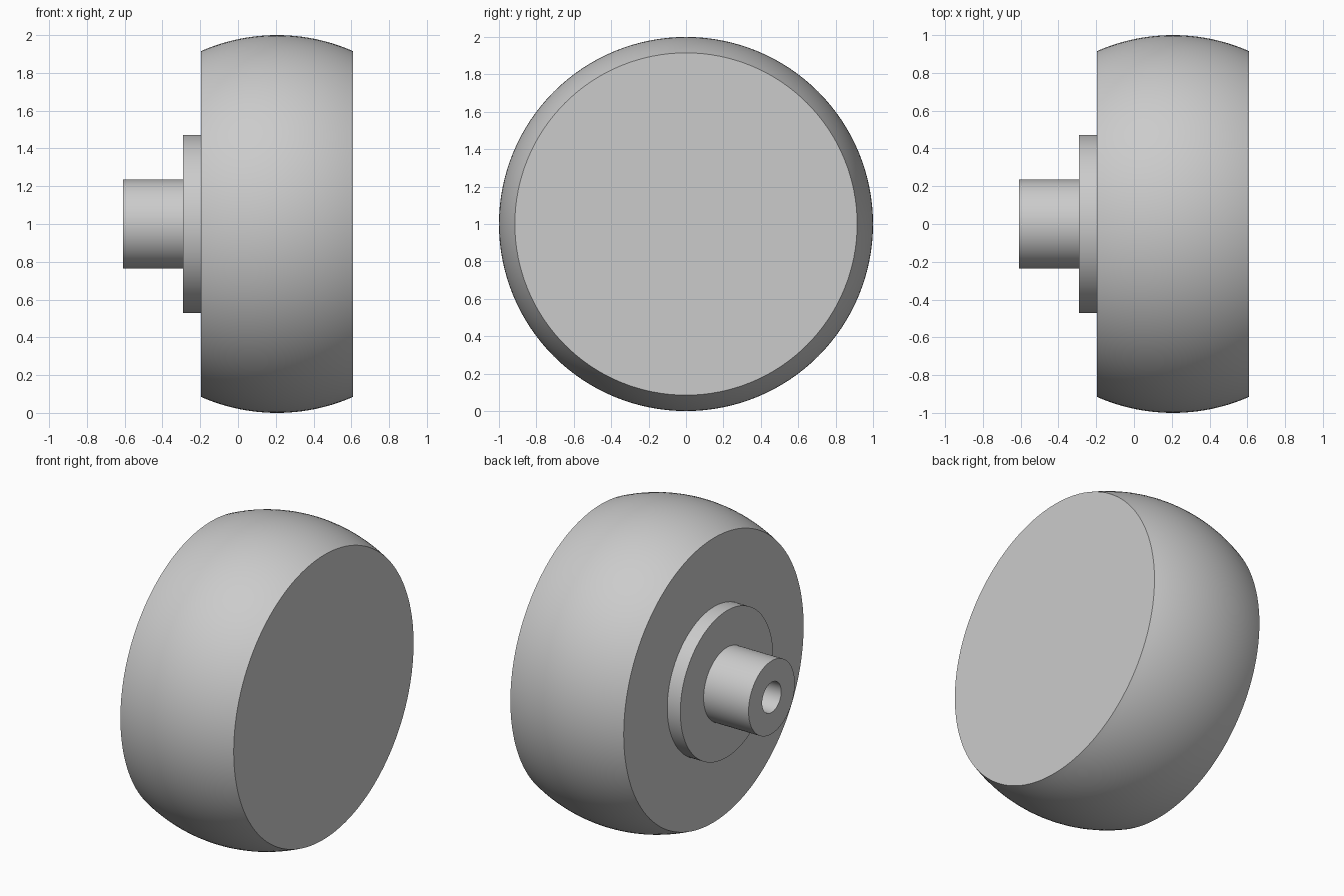
import bpy
import bmesh
from math import cos, sin, pi, radians, sqrt

cube = bpy.data.objects.get("Cube")
if cube:
    bpy.data.objects.remove(cube, do_unlink=True)

grey = bpy.data.materials.new("plain grey")
grey.use_nodes = True
colour = (0.6, 0.6, 0.6, 1)
grey.diffuse_color = colour
grey.node_tree.nodes["Principled BSDF"].inputs["Base Color"].default_value = colour

SIDES = 128


def lathe(name, profile, cap_start=False, cap_end=False):
    """Turn a profile of (x, radius) points about the x axis at height 1."""
    bm = bmesh.new()
    angles = [2 * pi * i / SIDES for i in range(SIDES)]
    rings = [[bm.verts.new((x, r * cos(a), 1 + r * sin(a))) for a in angles]
             for x, r in profile]
    for a, b in zip(rings, rings[1:]):
        for i in range(SIDES):
            j = (i + 1) % SIDES
            bm.faces.new((a[i], a[j], b[j], b[i]))
    if cap_start:
        bm.faces.new(rings[0][::-1])
    if cap_end:
        bm.faces.new(rings[-1])
    mesh = bpy.data.meshes.new(name)
    bm.to_mesh(mesh)
    bm.free()
    mesh.materials.append(grey)
    obj = bpy.data.objects.new(name, mesh)
    bpy.context.collection.objects.link(obj)
    bpy.ops.object.select_all(action="DESELECT")
    obj.select_set(True)
    bpy.context.view_layer.objects.active = obj
    bpy.ops.object.shade_smooth_by_angle(angle=radians(20))
    return obj


# Positions along the axis and radii
tip, flange_x, wheel_back, wheel_front = -0.61, -0.29, -0.197, 0.61
bore_r, shaft_r, flange_r = 0.097, 0.235, 0.472

# Shaft with a blind bore in its end
lathe("shaft", [(wheel_back, bore_r), (tip, bore_r), (tip, shaft_r),
                (flange_x, shaft_r)], cap_start=True)

# Flat collar between shaft and wheel
lathe("collar", [(flange_x, shaft_r), (flange_x, flange_r), (wheel_back, flange_r)])

# Wheel: a slice of a unit sphere with flat sides
STEPS = 24
centre = (wheel_back + wheel_front) / 2
half = (wheel_front - wheel_back) / 2
offsets = [half * (2 * i / STEPS - 1) for i in range(STEPS + 1)]
rim = [(centre + d, sqrt(1 - d * d)) for d in offsets]
lathe("wheel", [(wheel_back, flange_r)] + rim, cap_end=True)
